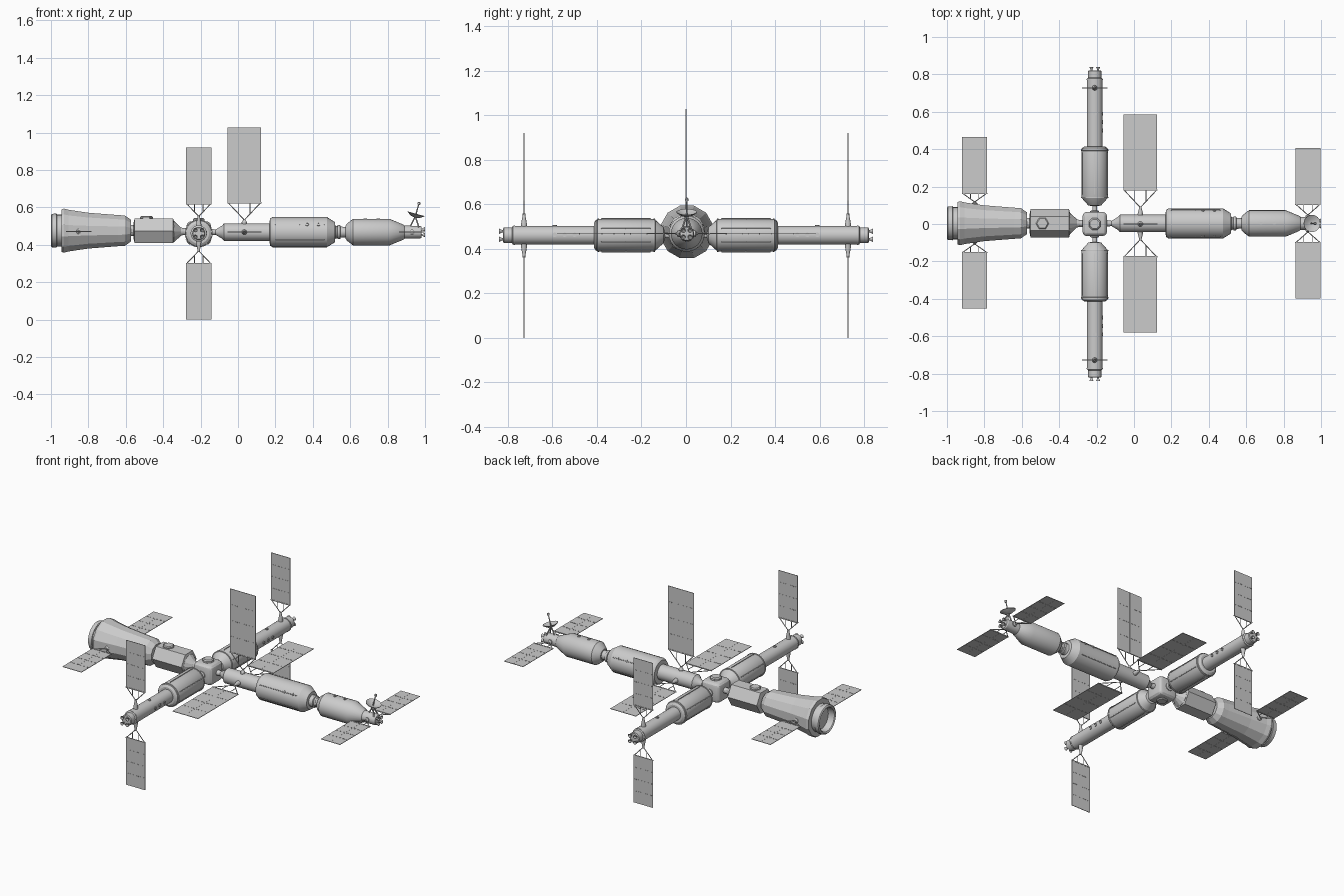
import bpy, bmesh, math
from mathutils import Vector as V

if "Cube" in bpy.data.objects:
    bpy.data.objects.remove(bpy.data.objects["Cube"])

X, Y, Z = V((1, 0, 0)), V((0, 1, 0)), V((0, 0, 1))
AX = V((0, 0.003, 0.468))      # main axis of the long hull
NODE = V((-0.21, 0, 0.463))    # crossing point of the side arms


def lathe(bm, org, d, profile, n=24, phase=0.0):
    """Turn (distance, radius) points about direction d, capping both ends."""
    d = d.normalized()
    u = (Y if abs(d.x) > 0.7 else X)
    u = (u - d * u.dot(d)).normalized()
    w = d.cross(u)
    rings = []
    for t, r in profile:
        rings.append([bm.verts.new(org + d * t + (u * math.cos(a) + w * math.sin(a)) * r)
                      for a in (phase + 2 * math.pi * i / n for i in range(n))])
    for a, b in zip(rings, rings[1:]):
        for i in range(n):
            j = (i + 1) % n
            bm.faces.new((a[i], a[j], b[j], b[i]))
    bm.faces.new(rings[0][::-1])
    bm.faces.new(rings[-1])


def rod(bm, a, b, r=0.003, n=6):
    lathe(bm, a, b - a, [(0, r), ((b - a).length, r)], n)


def box(bm, c, size):
    vs = bmesh.ops.create_cube(bm, size=1)["verts"]
    for v in vs:
        v.co = V([p * s for p, s in zip(v.co, size)]) + c


def finish(name, bm, smooth=True):
    bmesh.ops.recalc_face_normals(bm, faces=bm.faces[:])
    me = bpy.data.meshes.new(name)
    bm.to_mesh(me)
    bm.free()
    ob = bpy.data.objects.new(name, me)
    bpy.context.collection.objects.link(ob)
    if smooth:
        bpy.ops.object.select_all(action='DESELECT')
        ob.select_set(True)
        bpy.context.view_layer.objects.active = ob
        bpy.ops.object.shade_smooth_by_angle(angle=math.radians(25))
    return ob


def turned(name, org, d, profile, n=24, phase=0.0, smooth=True):
    bm = bmesh.new()
    lathe(bm, org, d, profile, n, phase)
    return finish(name, bm, smooth)


def solar_panel(name, base, out, half, skin, apex, start, end):
    """Two-leaf panel lying along X and 'out', carried by a fan of struts."""
    nrm = X.cross(out)
    def dims(a, b, c):
        return [abs(X[i]) * a + abs(out[i]) * b + abs(nrm[i]) * c for i in range(3)]
    bm = bmesh.new()
    for s in (-1, 1):
        box(bm, base + X * s * half / 2 + out * (start + end) / 2,
            dims(half - 0.002, end - start, 0.003))
        # hinge clips in rows across each leaf
        for k in (0.25, 0.5, 0.75):
            for q in (0.2, 0.5, 0.8):
                box(bm, base + X * s * half * q + out * (start + (end - start) * k),
                    dims(half * 0.17, 0.004, 0.006))
    box(bm, base + out * start, dims(half * 2, 0.006, 0.006))
    box(bm, base + out * (start + end) / 2, dims(0.005, end - start, 0.002))
    finish(name, bm, False)
    bm = bmesh.new()
    lathe(bm, base, out, [(skin - 0.01, 0.014), (skin + 0.006, 0.014), (apex, 0.006),
                          (apex + 0.006, 0.006)], 12)
    for s in (-1, 1):
        rod(bm, base + out * apex, base + X * s * half * 0.95 + out * start, 0.0025)
        q = 0.33
        rod(bm, base + X * s * half * q + out * (apex + (start - apex) * q),
            base + X * s * half * q + out * start, 0.002)
    finish(name + "_struts", bm)


def thrusters(name, org, d, spread=0.018):
    """Cluster of four flared nozzles."""
    u = Y if abs(d.x) > 0.5 else X
    bm = bmesh.new()
    for a in (-1, 1):
        for b in (-1, 1):
            lathe(bm, org + u * a * spread + Z * b * spread, d,
                  [(-0.005, 0.005), (0.006, 0.005), (0.02, 0.012), (0.02, 0.009), (0.01, 0.004)], 12)
    finish(name, bm)


def portholes(name, spots, r=0.009):
    bm = bmesh.new()
    for p, d in spots:
        lathe(bm, p, d, [(-0.006, r), (0.004, r), (0.004, r * 0.7), (0.002, r * 0.7)], 12)
    finish(name, bm)


def handrails(name, org, d, a, b, r, angles):
    u = Y if abs(d.x) > 0.5 else X
    bm = bmesh.new()
    for deg in angles:
        o = u * math.cos(math.radians(deg)) + Z * math.sin(math.radians(deg))
        rod(bm, org + d * a + o * (r + 0.004), org + d * b + o * (r + 0.004), 0.002)
        for t in (a, (a + b) / 2, b):
            rod(bm, org + d * t + o * (r - 0.005), org + d * t + o * (r + 0.004), 0.002)
    finish(name, bm)


# rear bell module with recessed end ring
turned("bell_module", V((0, 0.004, 0.476)), X,
       [(-0.945, 0.117), (-0.93, 0.122), (-0.905, 0.115), (-0.80, 0.099),
        (-0.64, 0.086), (-0.605, 0.084), (-0.572, 0.06), (-0.572, 0.03), (-0.55, 0.03)],
       12, math.pi / 12, False)
turned("bell_end_ring", V((0, 0.004, 0.476)), X,
       [(-0.955, 0.07), (-0.995, 0.074), (-1.0, 0.082), (-0.995, 0.09), (-0.97, 0.091),
        (-0.968, 0.086), (-0.935, 0.086)])
# hexagonal module, its tapered neck and top hatch
HEX = V((0, 0.003, 0.475))
turned("hex_module", HEX, X, [(-0.56, 0.04), (-0.553, 0.076), (-0.347, 0.076), (-0.343, 0.06)], 6, 0, False)
turned("hex_neck", AX + Z * 0.003, X,
       [(-0.35, 0.058), (-0.343, 0.058), (-0.305, 0.022), (-0.29, 0.018), (-0.265, 0.018)], 12, 0, False)
turned("hex_hatch", HEX + X * -0.49, Z, [(0.055, 0.035), (0.073, 0.035), (0.078, 0.029)], 6, 0, False)
# central node with hatches
bm = bmesh.new()
box(bm, NODE, (0.132, 0.13, 0.126))
bmesh.ops.bevel(bm, geom=bm.edges[:], offset=0.026, segments=3, profile=0.5, affect='EDGES')
finish("central_node", bm)
turned("node_hatch", NODE, Z,
       [(-0.07, 0.028), (-0.065, 0.034), (0.068, 0.034), (0.074, 0.034), (0.08, 0.027)], 8, math.pi / 8, False)

# core module: narrow tube, wide drum, docking neck
turned("core_module", AX, X,
       [(-0.15, 0.018), (-0.12, 0.014), (-0.085, 0.035), (-0.075, 0.047), (0.168, 0.047),
        (0.171, 0.072), (0.185, 0.081), (0.475, 0.081), (0.518, 0.054), (0.52, 0.036),
        (0.535, 0.03), (0.56, 0.03)])
turned("docking_collar", AX, X,
       [(0.53, 0.03), (0.532, 0.037), (0.546, 0.037), (0.55, 0.028), (0.575, 0.028), (0.58, 0.035), (0.59, 0.035)])
handrails("core_handrails", AX, X, 0.2, 0.46, 0.08, (30, 150, 210, 330))
portholes("core_portholes", [(AX + V((x, s * 0.07, 0.041)), V((0, s * 0.87, 0.5)))
                             for x in (0.37, 0.43) for s in (-1, 1)])
# front supply craft
turned("supply_craft", AX, X,
       [(0.575, 0.035), (0.583, 0.046), (0.615, 0.071), (0.81, 0.071), (0.885, 0.04),
        (0.89, 0.035), (0.975, 0.033), (0.982, 0.029)])
thrusters("supply_thrusters", AX + X * 0.98, X, 0.015)
portholes("craft_portholes", [(AX + V((x, 0, 0.07)), Z) for x in (0.68, 0.75)])

# dish antenna on its tripod
DISH = V((0.948, 0.003, 0.552))
aim = V((0.28, 0, 1)).normalized()
bm = bmesh.new()
lathe(bm, DISH, aim, [(-0.006, 0.01), (-0.002, 0.025), (0.012, 0.046), (0.015, 0.046), (0.004, 0.025), (0.0, 0.006)])
finish("dish", bm)
bm = bmesh.new()
for dx, dy in ((-0.03, 0), (0.02, 0.02), (0.02, -0.02)):
    rod(bm, DISH + V((dx, dy, -0.06)), DISH, 0.004, 8)
lathe(bm, DISH, aim, [(-0.004, 0.004), (0.065, 0.003), (0.066, 0.008), (0.076, 0.008), (0.08, 0.004)], 12)
finish("dish_mast", bm)

# side arms, mirrored front to back
for s, side in ((-1, "front"), (1, "back")):
    d = Y * s
    turned(side + "_arm", NODE - Z * 0.002, d,
           [(0.05, 0.024), (0.07, 0.024), (0.073, 0.013), (0.095, 0.013), (0.1, 0.035),
            (0.138, 0.069), (0.145, 0.072), (0.392, 0.072), (0.405, 0.069), (0.414, 0.055),
            (0.414, 0.042), (0.778, 0.042), (0.782, 0.035), (0.818, 0.035), (0.822, 0.03)])
    bm = bmesh.new()
    for t, r in ((0.142, 0.0745), (0.395, 0.0745), (0.772, 0.0435)):
        lathe(bm, NODE - Z * 0.002, d, [(t - 0.004, r - 0.004), (t - 0.003, r), (t + 0.003, r), (t + 0.004, r - 0.004)])
    finish(side + "_arm_rings", bm)
    handrails(side + "_arm_handrails", NODE - Z * 0.002, d, 0.16, 0.38, 0.071, (25, 90, 155, 205, 270, 335))
    portholes(side + "_arm_portholes",
              [(NODE + V((0.041, s * y, 0)), X) for y in (0.5, 0.545, 0.59)]
              + [(NODE + V((0, s * 0.59, 0.04)), Z)], 0.01)
    thrusters(side + "_arm_thrusters", NODE + V((0, s * 0.82, -0.002)), d)
    for u, tag in ((1, "upper"), (-1, "lower")):
        solar_panel(side + "_arm_" + tag + "_panel", V((-0.21, s * 0.728, 0.46)), Z * u,
                    0.068, 0.042, 0.092, 0.16, 0.46)
    # horizontal panels of the long hull
    solar_panel(side + "_bell_panel", V((-0.852, 0.006, 0.472)), d, 0.068, 0.1, 0.112, 0.158, 0.458)
    solar_panel(side + "_core_panel", V((0.034, 0.003, 0.468)), d, 0.091, 0.047, 0.085, 0.178, 0.582)
    solar_panel(side + "_craft_panel", V((0.93, 0.003, 0.468)), d, 0.068, 0.034, 0.045, 0.102, 0.402)

# upright core panel
solar_panel("upright_core_panel", V((0.034, 0.0, 0.468)), Z, 0.091, 0.047, 0.065, 0.157, 0.56)
